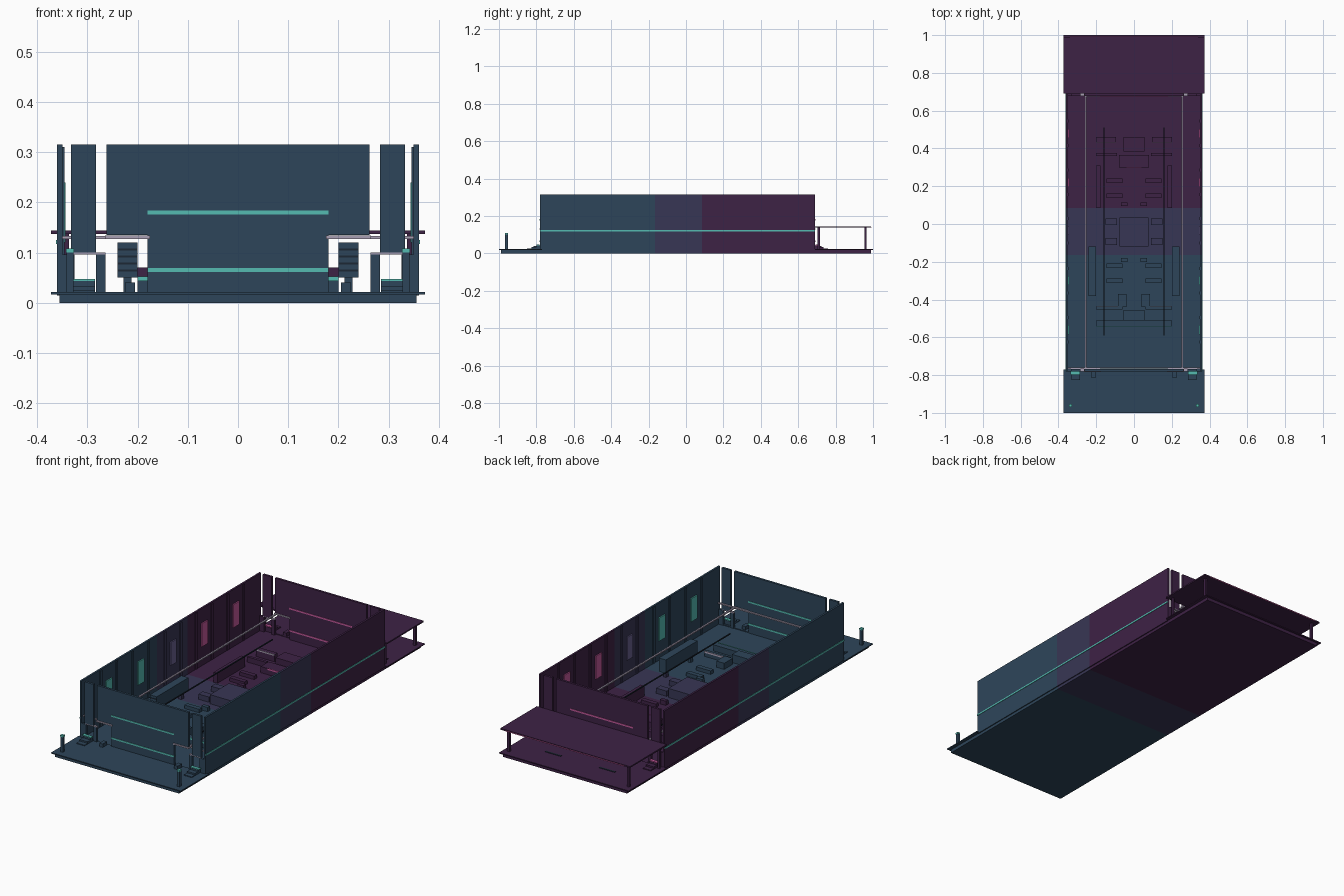
import bpy

def mat(name, r, g, b):
    m = bpy.data.materials.new(name)
    m.diffuse_color = (r, g, b, 1)
    return m

BLUE = mat("slate_blue", 0.027, 0.060, 0.102)
MID = mat("dusk_indigo", 0.039, 0.037, 0.090)
PLUM = mat("deep_plum", 0.048, 0.016, 0.060)
TEAL = mat("teal_trim", 0.09, 0.50, 0.44)
PINK = mat("pink_trim", 0.55, 0.10, 0.33)
GREY = mat("lavender_grey", 0.40, 0.35, 0.46)
DARK = mat("dark_navy", 0.012, 0.020, 0.034)
VIOLET = mat("violet_trim", 0.14, 0.12, 0.28)

Y1, Y2 = -0.165, 0.085          # zone borders along the length
YF, YB, T = -0.78, 0.69, 0.012  # outer faces of end walls, thickness

def zone(y):
    return BLUE if y < Y1 else MID if y < Y2 else PLUM

def accent(y):
    return TEAL if y < Y1 else VIOLET if y < Y2 else PINK

def box(name, x0, x1, y0, y1, z0, z1, m=None):
    """Box from its bounds; without a material it takes the zone colour."""
    me = bpy.data.meshes.new(name)
    v = [(x, y, z) for x in (x0, x1) for y in (y0, y1) for z in (z0, z1)]
    f = [(0, 1, 3, 2), (4, 6, 7, 5), (0, 4, 5, 1), (2, 3, 7, 6), (0, 2, 6, 4), (1, 5, 7, 3)]
    me.from_pydata(v, [], f)
    me.materials.append(m or zone((y0 + y1) / 2))
    o = bpy.data.objects.new(name, me)
    bpy.context.collection.objects.link(o)
    return o

def pair(name, x0, x1, *rest, **kw):
    """The same box on both sides of x = 0."""
    box(name + "_right", x0, x1, *rest, **kw)
    box(name + "_left", -x1, -x0, *rest, **kw)

def zoned(fn, name, x0, x1, y0, y1, z0, z1):
    """Long part cut at the zone borders."""
    cuts = [y0] + [c for c in (Y1, Y2) if y0 < c < y1] + [y1]
    for i, (a, b) in enumerate(zip(cuts, cuts[1:])):
        fn(f"{name}_{i}", x0, x1, a, b, z0, z1)

# Floor slab and projecting end terraces
zoned(box, "floor", -0.355, 0.355, -0.99, 0.99, 0, 0.018)
box("front_terrace", -0.372, 0.372, -1, -0.77, 0.017, 0.022)
box("back_terrace", -0.372, 0.372, 0.69, 1, 0.017, 0.022)

# Long side walls with outer stripe, inner ribs and accent panels
zoned(pair, "side_wall", 0.35, 0.36, YF, YB, 0.015, 0.315)
pair("side_stripe", 0.36, 0.362, YF, YB, 0.117, 0.125, TEAL)
for i, y in enumerate((-0.56, -0.3, -0.035, 0.22, 0.48)):
    pair(f"accent_panel_{i}", 0.344, 0.35, y - 0.024, y + 0.024, 0.12, 0.24, accent(y))
    for s in (-1, 1):
        yr = y + s * 0.065
        pair(f"wall_rib_{i}_{s}", 0.346, 0.35, yr - 0.008, yr + 0.008, 0.02, 0.31)

# End walls: centre, lintels over doors, corner panels and jambs
for tag, y, trim in (("front", YF, TEAL), ("back", YB - T, PINK)):
    e = y + T
    box(tag + "_wall_centre", -0.18, 0.18, y, e, 0.018, 0.315)
    pair(tag + "_wall_over_door", 0.18, 0.262, y, e, 0.135, 0.315)
    pair(tag + "_corner_panel", 0.283, 0.333, y, e, 0.1, 0.315)
    pair(tag + "_outer_jamb", 0.326, 0.352, y, e, 0.018, 0.096)
    pair(tag + "_inner_jamb", 0.264, 0.283, y, e, 0.018, 0.096)
    pair(tag + "_gate_head", 0.264, 0.33, y, e, 0.096, 0.1, GREY)
    pair(tag + "_door_lintel", 0.175, 0.265, y - 0.003, e + 0.003, 0.127, 0.134, GREY)
    for z in (0.065, 0.18):
        box(f"{tag}_stripe_out", -0.18, 0.18, y - 0.002, y, z - 0.004, z + 0.004, trim)
        box(f"{tag}_stripe_in", -0.18, 0.18, e, e + 0.002, z - 0.004, z + 0.004, trim)

# Entry steps outside the gates
for tag, s, y, trim in (("front", -1, YF, TEAL), ("back", 1, YB, PINK)):
    for k, (d, h) in enumerate(((0.07, 0.026), (0.045, 0.034), (0.02, 0.043))):
        a, b = sorted((y, y + s * d))
        pair(f"{tag}_gate_step_{k}", 0.285, 0.33, a, b, 0.022, h)
    a, b = sorted((y + s * 0.002, y + s * 0.018))
    pair(tag + "_gate_trim", 0.285, 0.335, a, b, 0.043, 0.047, trim)
    a, b = sorted((y, y + s * 0.035))
    pair(tag + "_door_step", 0.205, 0.225, a, b, 0.022, 0.04)

# Front bollards with bright caps
pair("bollard", 0.328, 0.342, -0.967, -0.953, 0.02, 0.1)
pair("bollard_cap", 0.327, 0.343, -0.968, -0.952, 0.1, 0.108, TEAL)

# Rear canopy on posts
box("canopy", -0.372, 0.372, 0.69, 0.99, 0.137, 0.144)
box("canopy_edge", -0.34, 0.34, 0.99, 0.992, 0.137, 0.141, PINK)
for i, y in enumerate((0.71, 0.96)):
    pair(f"canopy_post_{i}", 0.337, 0.349, y - 0.006, y + 0.006, 0.02, 0.137)
pair("back_floor_mark", 0.11, 0.2, 0.86, 0.87, 0.022, 0.024, DARK)

# Thin handrails inside the hall
pair("long_rail", 0.252, 0.26, YF + T, YB - T, 0.127, 0.133, GREY)
box("front_cross_rail", -0.35, 0.35, YF + T, YF + T + 0.008, 0.127, 0.133, GREY)

# Raised cabinets beside the aisles
pair("front_cabinet", 0.2, 0.24, -0.38, -0.12, 0.05, 0.12)
for k in range(4):
    z = 0.062 + k * 0.014
    pair(f"cabinet_slat_{k}", 0.201, 0.239, -0.382, -0.38, z, z + 0.004, DARK)
for i, y in enumerate((-0.35, -0.15)):
    pair(f"cabinet_leg_{i}", 0.212, 0.228, y - 0.01, y + 0.01, 0.018, 0.05)
pair("back_cabinet", 0.178, 0.2, Y2, 0.31, 0.018, 0.07)

# Central counter and low islands
box("central_counter", -0.077, 0.077, -0.12, 0.035, 0.018, 0.065, MID)
pair("side_island", 0.09, 0.15, -0.11, -0.075, 0.018, 0.045, MID)
pair("side_island_rear", 0.09, 0.15, -0.005, 0.03, 0.018, 0.045, MID)
for i, y in enumerate((-0.3, -0.22, 0.15, 0.23)):
    pair(f"low_block_{i}", 0.06, 0.145, y - 0.012, y + 0.012, 0.018, 0.036)
pair("corner_stool", 0.035, 0.07, 0.095, 0.115, 0.018, 0.04)
pair("corner_stool_front", 0.035, 0.07, -0.2, -0.18, 0.018, 0.04)

# Rear display group with trim
pair("rear_bench", 0.095, 0.2, 0.435, 0.46, 0.018, 0.055)
pair("rear_bench_edge", 0.095, 0.2, 0.432, 0.435, 0.05, 0.057, GREY)
pair("rear_shelf", 0.09, 0.2, 0.36, 0.375, 0.018, 0.045)
box("rear_stage", -0.08, 0.08, 0.3, 0.365, 0.018, 0.05)
box("rear_stage_trim", -0.04, 0.04, 0.297, 0.3, 0.044, 0.052, PINK)
box("rear_stage_tower", -0.055, 0.055, 0.385, 0.46, 0.018, 0.07)

# Front display group with trim
box("front_bench", -0.2, 0.2, -0.54, -0.51, 0.018, 0.05)
box("front_bench_trim", -0.2, 0.2, -0.543, -0.54, 0.043, 0.052, TEAL)
pair("front_shelf", 0.06, 0.2, -0.453, -0.437, 0.018, 0.045)
pair("front_shelf_edge", 0.06, 0.2, -0.437, -0.434, 0.038, 0.047, GREY)
pair("front_plinth", 0.04, 0.085, -0.44, -0.37, 0.018, 0.05)
box("front_island", -0.055, 0.055, -0.51, -0.455, 0.018, 0.06)

# Slim beams along the hall
pair("long_beam", 0.157, 0.162, -0.59, 0.51, 0.085, 0.09, DARK)
